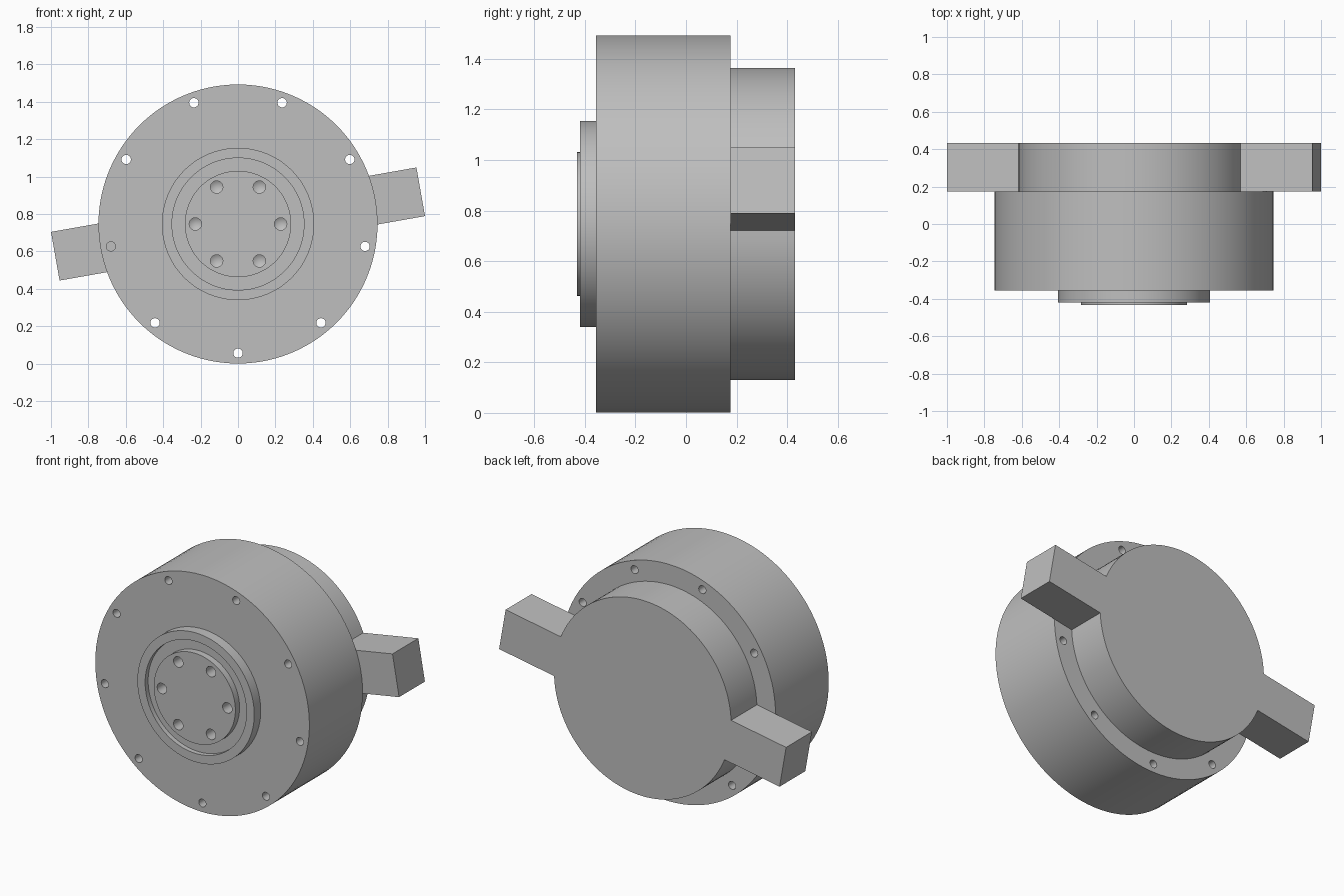
import bpy
import bmesh
from math import sin, cos, asin, radians, pi
from mathutils import Matrix, Vector

cube = bpy.data.objects.get("Cube")
if cube:
    bpy.data.objects.remove(cube, do_unlink=True)

AXIS_Z = 0.747          # height of the common axis, which runs along y
FACE_Y = -0.355         # front face of the housing
JOIN_Y = 0.175          # housing meets the rear carrier
BACK_Y = 0.432

grey = bpy.data.materials.new("machined grey")
grey.use_nodes = True
colour = (0.52, 0.52, 0.52, 1)
grey.diffuse_color = colour
grey.node_tree.nodes["Principled BSDF"].inputs["Base Color"].default_value = colour


def lathe(bm, profile, segments, centre):
    """Revolve (radius, y) points into a closed solid around a y axis."""
    part = bmesh.new()
    verts = [part.verts.new((r, y, 0)) for r, y in profile]
    edges = [part.edges.new(pair) for pair in zip(verts, verts[1:])]
    bmesh.ops.spin(part, geom=verts + edges, cent=(0, 0, 0), axis=(0, 1, 0),
                   angle=2 * pi, steps=segments)
    bmesh.ops.remove_doubles(part, verts=part.verts, dist=0.0001)
    bmesh.ops.dissolve_limit(part, angle_limit=0.001, verts=part.verts, edges=part.edges)
    bmesh.ops.recalc_face_normals(part, faces=part.faces)
    bmesh.ops.translate(part, verts=part.verts, vec=centre)
    mesh = bpy.data.meshes.new("temp")
    part.to_mesh(mesh)
    part.free()
    bm.from_mesh(mesh)
    bpy.data.meshes.remove(mesh)


def make_object(name, bm):
    mesh = bpy.data.meshes.new(name)
    bm.to_mesh(mesh)
    bm.free()
    mesh.materials.append(grey)
    obj = bpy.data.objects.new(name, mesh)
    bpy.context.collection.objects.link(obj)
    return obj


def select_only(obj):
    bpy.ops.object.select_all(action='DESELECT')
    obj.select_set(True)
    bpy.context.view_layer.objects.active = obj


def ring_point(radius, degrees):
    a = radians(degrees)
    return Vector((radius * cos(a), 0, AXIS_Z + radius * sin(a)))


# Housing drum with stepped front flange, ring groove and output hub
bm = bmesh.new()
lathe(bm, [(0, -0.432), (0.284, -0.432), (0.284, -0.39), (0.353, -0.39),
           (0.353, -0.42), (0.407, -0.42), (0.407, FACE_Y), (0.746, FACE_Y),
           (0.746, JOIN_Y), (0, JOIN_Y)], 96, (0, 0, AXIS_Z))
housing = make_object("housing", bm)

# Hole cutters: through holes round the rim, cone-bottomed blind holes in the hub
bm = bmesh.new()
for k in range(9):
    lathe(bm, [(0, -0.5), (0.025, -0.5), (0.025, 0.3), (0, 0.3)], 24,
          ring_point(0.69, -90 + 40 * k))
for k in range(6):
    lathe(bm, [(0, -0.5), (0.033, -0.5), (0.033, -0.33), (0, -0.31)], 24,
          ring_point(0.228, 60 * k))
cutter = make_object("hole_cutter", bm)
cutter.hide_render = True

cut = housing.modifiers.new("holes", 'BOOLEAN')
cut.operation = 'DIFFERENCE'
cut.solver = 'EXACT'
cut.object = cutter
select_only(housing)
bpy.ops.object.modifier_apply(modifier=cut.name)
bpy.data.objects.remove(cutter, do_unlink=True)

# Rear carrier: a disc with two opposed square arms, extruded from one outline
RADIUS, HALF_WIDTH, REACH = 0.617, 0.132, 0.992
join = asin(HALF_WIDTH / RADIUS)
STEPS = 48
outline = []
for side in (0, pi):
    turn = Matrix.Rotation(side + radians(10), 2)
    half = [Vector((REACH, -HALF_WIDTH)), Vector((REACH, HALF_WIDTH))]
    for i in range(STEPS + 1):
        a = join + (pi - 2 * join) * i / STEPS
        half.append(Vector((RADIUS * cos(a), RADIUS * sin(a))))
    outline += [turn @ p for p in half]

bm = bmesh.new()
face = bm.faces.new([bm.verts.new((p.x, JOIN_Y, AXIS_Z + p.y)) for p in outline])
extruded = bmesh.ops.extrude_face_region(bm, geom=[face], use_keep_orig=True)
moved = [g for g in extruded["geom"] if isinstance(g, bmesh.types.BMVert)]
bmesh.ops.translate(bm, verts=moved, vec=(0, BACK_Y - JOIN_Y, 0))
bmesh.ops.recalc_face_normals(bm, faces=bm.faces)
carrier = make_object("rear_carrier_with_arms", bm)

for obj in (housing, carrier):
    select_only(obj)
    bpy.ops.object.shade_smooth_by_angle(angle=radians(30))
